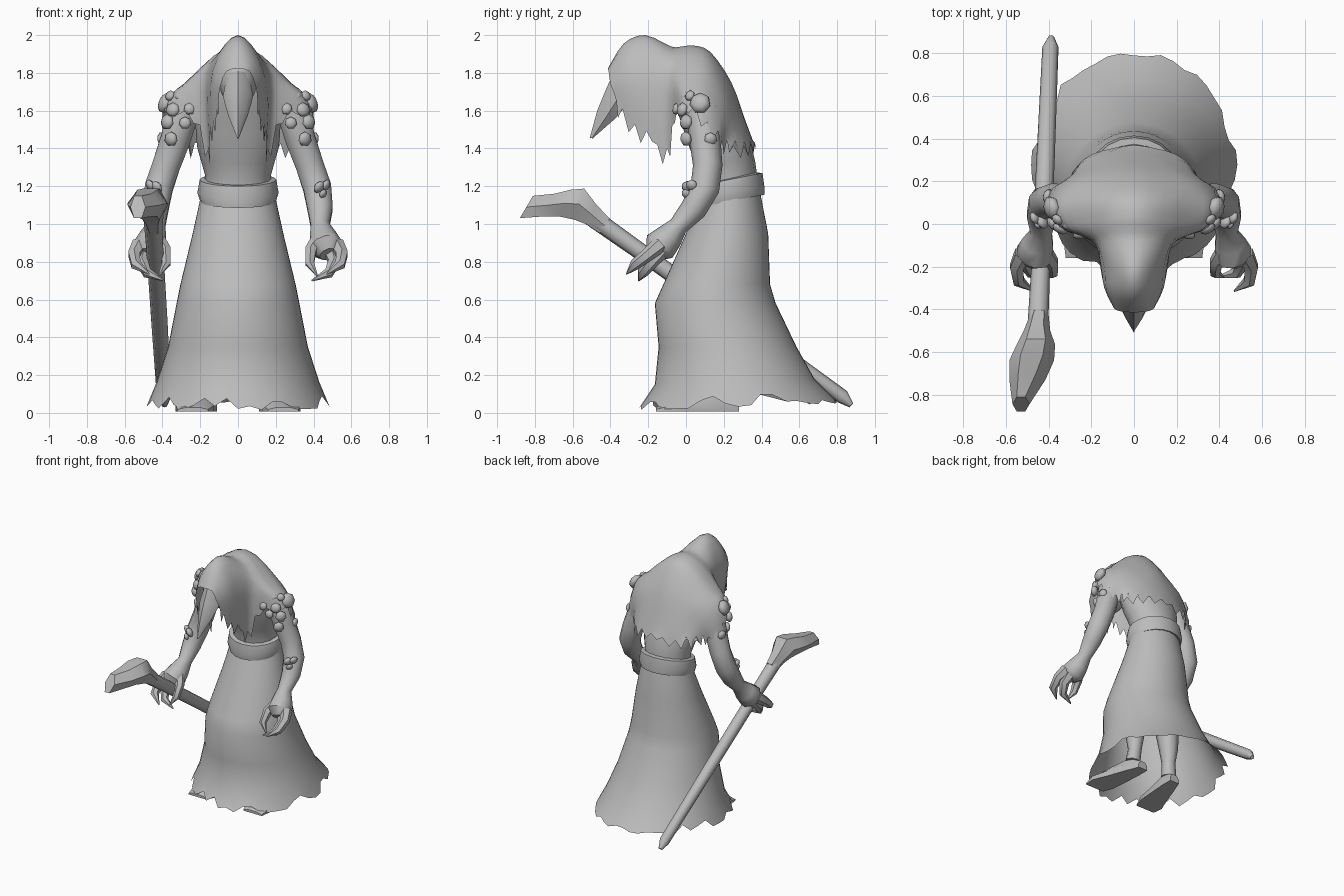
import bpy, bmesh, math, random
from mathutils import Vector, Matrix

if "Cube" in bpy.data.objects:
    bpy.data.objects.remove(bpy.data.objects["Cube"])

random.seed(4)
grey = bpy.data.materials.new("stone_grey")
grey.diffuse_color = (0.5, 0.5, 0.5, 1)
grey.use_nodes = True
grey.node_tree.nodes["Principled BSDF"].inputs["Base Color"].default_value = grey.diffuse_color


def finish(name, bm, angle=40):
    bmesh.ops.recalc_face_normals(bm, faces=bm.faces)
    me = bpy.data.meshes.new(name)
    bm.to_mesh(me)
    bm.free()
    ob = bpy.data.objects.new(name, me)
    bpy.context.collection.objects.link(ob)
    me.materials.append(grey)
    bpy.ops.object.select_all(action='DESELECT')
    ob.select_set(True)
    bpy.context.view_layer.objects.active = ob
    bpy.ops.object.shade_smooth_by_angle(angle=math.radians(angle))
    return ob


def loft(name, rows, closed=True, caps=False, angle=40):
    """Skin a list of equally long point rows."""
    bm = bmesh.new()
    vs = [[bm.verts.new(p) for p in r] for r in rows]
    n = len(rows[0])
    for a, b in zip(vs, vs[1:]):
        for i in range(n if closed else n - 1):
            j = (i + 1) % n
            bm.faces.new((a[i], a[j], b[j], b[i]))
    if caps:
        bm.faces.new(vs[0])
        bm.faces.new(vs[-1])
    return finish(name, bm, angle)


def rings(specs, n):
    """Elliptic rings from (z_front, z_back, y_front, y_back, half_width)."""
    out = []
    for zf, zb, yf, yb, w in specs:
        r = []
        for i in range(n):
            a = 2 * math.pi * i / n
            t = (1 - math.cos(a)) / 2
            r.append(Vector((w * math.sin(a), yf + (yb - yf) * t, zf + (zb - zf) * t)))
        out.append(r)
    return out


def tube(name, pts, n=8, angle=50):
    """Round limb through (x, y, z, radius) points."""
    ps = [Vector(p[:3]) for p in pts]
    rows = []
    for k, p in enumerate(ps):
        d = (ps[min(k + 1, len(ps) - 1)] - ps[max(k - 1, 0)]).normalized()
        u = d.cross(Vector((1, 0, 0))).normalized()
        v = d.cross(u)
        rows.append([p + pts[k][3] * (u * math.cos(2 * math.pi * i / n) + v * math.sin(2 * math.pi * i / n))
                     for i in range(n)])
    return loft(name, rows, caps=True, angle=angle)


def refine(rows, n):
    """Catmull-Rom rows in between the given ones."""
    out = []
    for k in range(len(rows) - 1):
        q = [rows[max(k - 1, 0)], rows[k], rows[k + 1], rows[min(k + 2, len(rows) - 1)]]
        for s in range(n):
            t = s / n
            out.append([b + 0.5 * t * (c - a + t * (2 * a - 5 * b + 4 * c - d + t * (3 * (b - c) + d - a)))
                        for a, b, c, d in zip(*q)])
    return out + [rows[-1]]


# robe skirt with a torn hem
skirt = rings([(1.13, 1.18, .08, .39, .195), (.95, .95, .0, .435, .24), (.68, .68, -.12, .445, .305),
               (.58, .58, -.165, .475, .325), (.35, .35, -.145, .585, .37), (.15, .18, -.165, .68, .43),
               (.015, .05, -.255, .81, .485)], 48)
for p, q in zip(skirt[-1], skirt[-2]):
    p += (q - p) * random.choice((0, .05, .15, .3, .45))
loft("robe_skirt", skirt)

# belt band
loft("belt", rings([(1.09, 1.16, .07, .40, .18), (1.085, 1.155, .045, .415, .2), (1.13, 1.2, .04, .415, .215),
                    (1.2, 1.27, .05, .405, .203), (1.21, 1.275, .1, .35, .15)], 20), angle=35)

# torso
loft("torso", refine(rings([(1.12, 1.15, .09, .37, .18), (1.25, 1.27, .075, .375, .175), (1.4, 1.4, .02, .35, .215),
                            (1.55, 1.55, -.03, .3, .225), (1.7, 1.7, -.08, .22, .22),
                            (1.84, 1.84, -.1, .12, .12)], 16), 2), caps=True)

# hood and cape: a ridge line (y, z), and three lines running along each flank down to the hem
ridge = [(-.415, 1.82), (-.33, 1.955), (-.215, 2.0), (-.08, 1.94), (-.02, 1.94), (.04, 1.945), (.13, 1.91),
         (.24, 1.75), (.31, 1.56), (.37, 1.4)]
upper = [(.06, -.41, 1.81), (.07, -.32, 1.915), (.07, -.21, 1.95), (.1, -.08, 1.9), (.12, -.03, 1.89),
         (.13, .02, 1.89), (.14, .12, 1.86), (.14, .22, 1.72), (.12, .3, 1.55), (.1, .355, 1.4)]
flank = [(.09, -.4, 1.74), (.13, -.31, 1.8), (.14, -.2, 1.82), (.175, -.09, 1.79), (.23, -.045, 1.765),
         (.27, .0, 1.75), (.28, .1, 1.74), (.26, .2, 1.67), (.21, .27, 1.53), (.19, .33, 1.4)]
lower = [(.1, -.38, 1.69), (.14, -.29, 1.65), (.16, -.19, 1.64), (.175, -.1, 1.58), (.25, -.055, 1.68),
         (.33, -.01, 1.69), (.365, .09, 1.67), (.34, .18, 1.58), (.28, .24, 1.49), (.25, .29, 1.4)]
hem = [(.105, -.36, 1.62), (.13, -.27, 1.5), (.15, -.18, 1.46), (.155, -.1, 1.34), (.235, -.06, 1.56),
       (.355, -.015, 1.61), (.405, .08, 1.56), (.38, .17, 1.46), (.31, .2, 1.42), (.29, .24, 1.4)]
side_lines = [[Vector(p) for p in line] for line in (upper, flank, lower, hem)]
mirrored = [[Vector((-p.x, p.y, p.z)) for p in line] for line in reversed(side_lines)]
lines = mirrored + [[Vector((0, y, z)) for y, z in ridge]] + side_lines
lines = refine(lines, 2)
rows = refine([list(r) for r in zip(*lines)], 3)
for k, r in enumerate(rows):
    drop = random.uniform(.0, .06) if k % 2 else random.uniform(-.07, -.01)
    r[0].z += drop
    r[-1].z += drop
for i, p in enumerate(rows[-1]):
    p.z += random.uniform(.02, .06) if i % 2 else random.uniform(-.06, 0)
loft("hooded_cape", rows, closed=False, angle=60)

# head inside the hood
bm = bmesh.new()
bmesh.ops.create_uvsphere(bm, u_segments=12, v_segments=8, radius=1,
                          matrix=Matrix.Translation((0, -.25, 1.76)) @ Matrix.Diagonal((.1, .13, .15, 1)))
finish("head", bm)

# long pointed muzzle: (y, z, half width, depth)
muzzle = []
for y, z, w, d in [(-.37, 1.81, .06, .08), (-.415, 1.71, .08, .12), (-.46, 1.6, .052, .085), (-.5, 1.455, .004, .005)]:
    muzzle.append([(0, y - .01, z), (w * .7, y + d * .15, z - d * .1), (w, y + d * .5, z - d * .3),
                   (w * .5, y + d, z - d * .5), (-w * .5, y + d, z - d * .5),
                   (-w, y + d * .5, z - d * .3), (-w * .7, y + d * .15, z - d * .1)])
loft("muzzle", muzzle, caps=True)

# growths: centre and radius
growths = [(.31, -.01, 1.68, .028), (.255, -.05, 1.61, .034), (.345, -.02, 1.605, .04), (.385, .075, 1.64, .058),
           (.28, -.01, 1.535, .034), (.375, .0, 1.54, .042), (.355, .0, 1.45, .04), (.405, .13, 1.45, .036),
           (.36, .02, 1.68, .03), (.43, .01, 1.195, .036), (.465, .03, 1.205, .032), (.45, .0, 1.16, .026)]
fingers = [[(.52, -.14, .89, .045), (.55, -.2, .84, .036), (.54, -.27, .785, .03), (.47, -.315, .735, .004)],
           [(.49, -.13, .86, .045), (.51, -.18, .8, .036), (.48, -.23, .74, .028), (.39, -.25, .70, .004)],
           [(.42, -.13, .91, .04), (.385, -.18, .86, .034), (.38, -.23, .79, .026), (.42, -.25, .725, .004)]]
for s, side in ((1, "left"), (-1, "right")):
    flip = lambda ps: [(p[0] * s,) + p[1:] for p in ps]
    # arm and palm
    tube(side + "_arm", flip([(.25, .08, 1.68, .07), (.29, .09, 1.6, .09), (.33, .1, 1.45, .083), (.38, .115, 1.31, .078),
                              (.42, .1, 1.19, .078), (.435, .04, 1.08, .07), (.435, -.04, .99, .052),
                              (.45, -.09, .93, .075), (.465, -.14, .88, .09), (.48, -.17, .84, .05)]), 10)
    for i, f in enumerate(fingers):
        tube(f"{side}_finger_{i + 1}", flip(f), 6)
    # shell-like growths on shoulder and forearm
    bm = bmesh.new()
    for x, y, z, r in growths:
        out = Vector((s * (x - .28), y - .1, (z - 1.5) * .3)).normalized()
        m = Matrix.Translation((s * x, y, z)) @ out.to_track_quat('Z', 'Y').to_matrix().to_4x4()
        bmesh.ops.create_uvsphere(bm, u_segments=7, v_segments=5, radius=r,
                                  matrix=m @ Matrix.Diagonal((1, 1, .6, 1)))
    finish(side + "_growths", bm, 60)
    # leg and foot under the robe
    tube(side + "_leg", flip([(.12, .22, .8, .1), (.14, .2, .5, .09), (.16, .2, .32, .07), (.16, .2, .2, .05),
                              (.17, .19, .1, .055)]), 8)
    foot = []
    for y, x, w, h in [(.28, .15, .04, .06), (.18, .17, .06, .11), (.04, .2, .08, .09), (-.08, .23, .1, .06),
                       (-.16, .24, .08, .02)]:
        foot.append([(s * (x + a * w), y, .008 + b * h) for a, b in
                     ((-1, 0), (1, 0), (1, .5), (.5, 1), (-.5, 1), (-1, .5))])
    loft(side + "_foot", foot, caps=True)

# staff shaft
tube("staff_shaft", [(-.388, .875, .04, .015), (-.392, .83, .085, .038), (-.415, .3, .465, .043),
                     (-.44, -.25, .86, .045), (-.455, -.56, 1.08, .05)], 8)

# staff head: (x, y, z, half width, half height, lean)
head = []
for x, y, z, w, h, lean in [(-.445, -.43, .99, .045, .045, .03), (-.455, -.5, 1.05, .062, .06, .03),
                            (-.46, -.565, 1.105, .09, .095, .03), (-.48, -.64, 1.11, .105, .082, .03),
                            (-.5, -.73, 1.1, .085, .07, .04), (-.53, -.845, 1.09, .04, .068, .04)]:
    head.append([(x + w * math.cos(a), y + lean * math.sin(a), z + h * math.sin(a))
                 for a in (math.pi * k / 3 for k in range(6))])
loft("staff_head", head, caps=True, angle=40)
